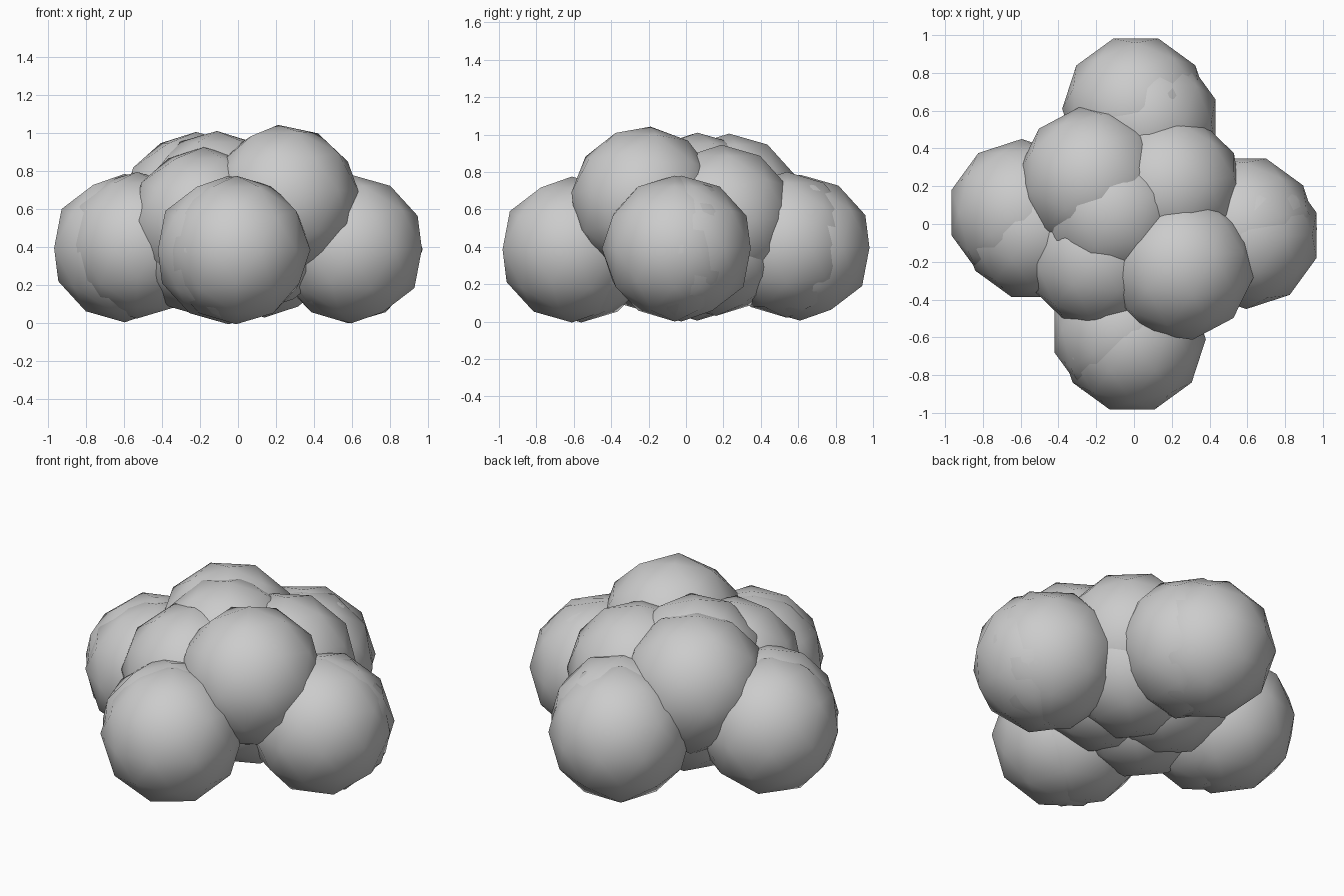
import bpy, math

if "Cube" in bpy.data.objects:
    bpy.data.objects.remove(bpy.data.objects["Cube"])

grey = bpy.data.materials.new("cloud_grey")
grey.diffuse_color = (0.6, 0.6, 0.6, 1)
grey.use_nodes = True
grey.node_tree.nodes["Principled BSDF"].inputs["Base Color"].default_value = grey.diffuse_color


def puff(name, x, y, z, r=0.39, tilt=(0, 0, 0)):
    """One faceted-outline, smooth-shaded ball of the cloud."""
    bpy.ops.mesh.primitive_ico_sphere_add(
        subdivisions=2, radius=r, location=(x, y, z),
        rotation=[math.radians(a) for a in tilt])
    ob = bpy.context.object
    ob.name = name
    ob.data.materials.append(grey)
    bpy.ops.object.shade_smooth()


# Outer ring: a pair of overlapping puffs on each side
puff("front_puff", -0.01, -0.61, 0.385, 0.39, (0, 0, 18))
puff("front_puff_inner", -0.05, -0.56, 0.385, 0.39, (0, 0, 0))
puff("back_puff", 0.01, 0.61, 0.395, 0.39, (0, 0, 18))
puff("back_puff_inner", 0.06, 0.54, 0.41, 0.39, (0, 0, 0))
puff("left_puff", -0.595, 0.06, 0.395, 0.39, (0, 0, 0))
puff("left_puff_inner", -0.53, -0.02, 0.41, 0.385, (0, 0, 18))
puff("right_puff", 0.595, -0.06, 0.39, 0.39, (0, 0, 0))
puff("right_puff_inner", 0.58, -0.025, 0.39, 0.39, (0, 0, 18))

# Raised middle puffs
puff("top_front_right_puff", 0.245, -0.225, 0.65, 0.395, (-6, -4, 10))
puff("top_back_left_puff", -0.22, 0.23, 0.61, 0.395, (0, 0, 10))
puff("top_centre_puff", -0.11, 0.06, 0.62, 0.39, (0, 0, 25))
puff("mid_back_right_puff", 0.18, 0.19, 0.55, 0.395, (0, 0, 10))
puff("mid_front_left_puff", -0.18, -0.175, 0.535, 0.39, (0, 0, 10))

# Low puffs filling the underside
puff("low_front_left_puff", -0.16, -0.13, 0.42, 0.39, (0, 0, 5))
puff("low_back_right_puff", 0.14, 0.16, 0.42, 0.39, (0, 0, 5))
puff("low_front_right_puff", 0.12, -0.10, 0.45, 0.38, (0, 0, 5))
puff("low_back_left_puff", -0.12, 0.12, 0.43, 0.39, (0, 0, 5))
